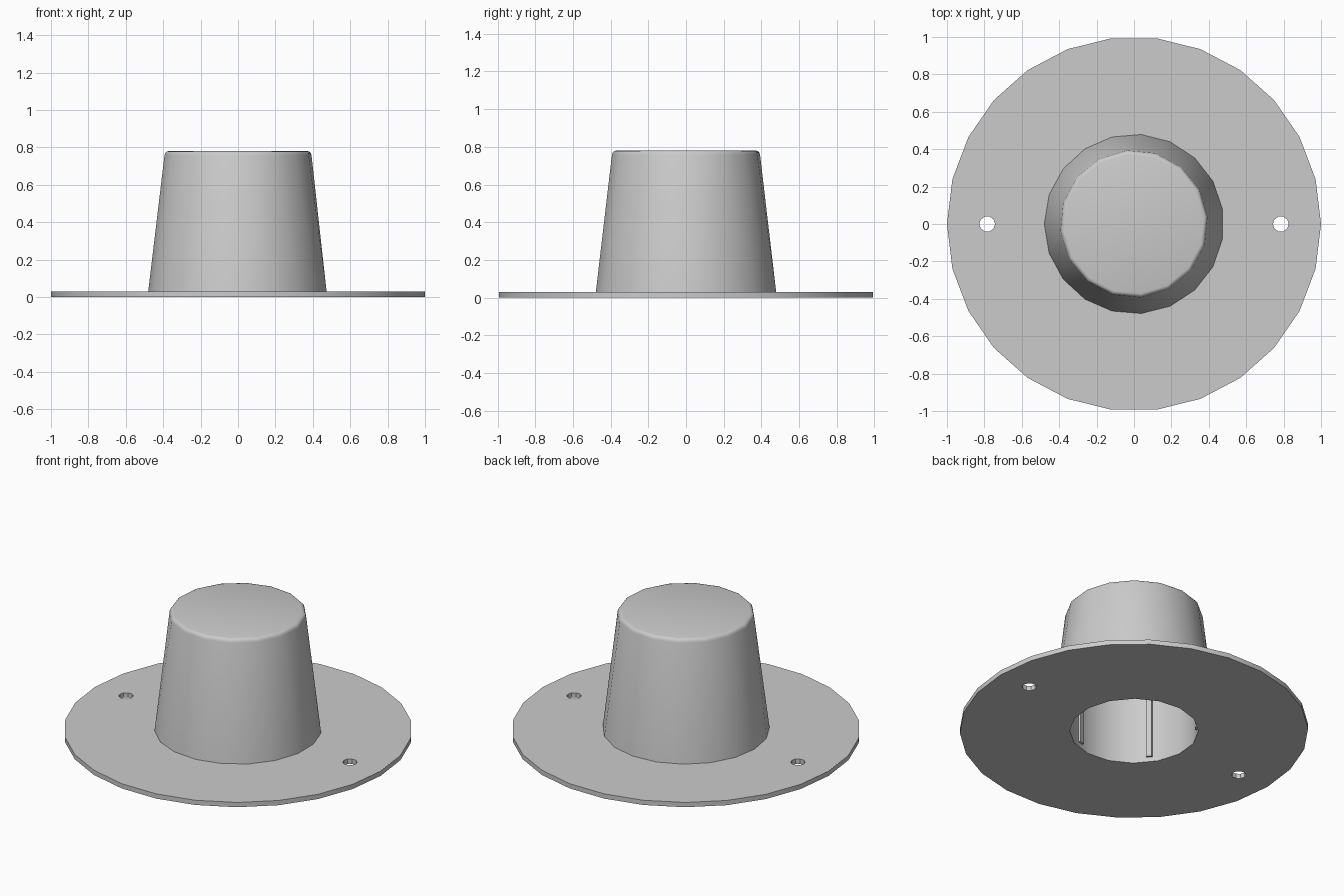
import bpy, bmesh
from math import cos, sin, radians, tau
from mathutils import Matrix

default = bpy.data.objects.get("Cube")
if default:
    bpy.data.objects.remove(default)

grey = bpy.data.materials.new("plain grey")
grey.use_nodes = True
COLOUR = (0.6, 0.6, 0.6, 1)
grey.diffuse_color = COLOUR
grey.node_tree.nodes["Principled BSDF"].inputs["Base Color"].default_value = COLOUR


def make_object(name, bm):
    mesh = bpy.data.meshes.new(name)
    bmesh.ops.recalc_face_normals(bm, faces=bm.faces)
    bm.to_mesh(mesh)
    bm.free()
    mesh.materials.append(grey)
    obj = bpy.data.objects.new(name, mesh)
    bpy.context.collection.objects.link(obj)
    return obj


def hull(name, rings, x=0.0):
    """Convex solid through rings of (radius, height, sides, start angle)."""
    bm = bmesh.new()
    for radius, z, sides, start in rings:
        for i in range(sides):
            a = radians(start) + tau * i / sides
            bm.verts.new((x + radius * cos(a), radius * sin(a), z))
    bmesh.ops.convex_hull(bm, input=bm.verts)
    bmesh.ops.dissolve_limit(bm, angle_limit=radians(0.5),
                             verts=bm.verts, edges=bm.edges)
    return make_object(name, bm)


def prism(name, radius, low, high, sides, start=0.0, x=0.0):
    return hull(name, [(radius, low, sides, start), (radius, high, sides, start)], x)


def activate(obj):
    bpy.ops.object.select_all(action='DESELECT')
    obj.select_set(True)
    bpy.context.view_layer.objects.active = obj


def cut(obj, cutter):
    mod = obj.modifiers.new("cut", 'BOOLEAN')
    mod.operation = 'DIFFERENCE'
    mod.solver = 'EXACT'
    mod.object = cutter
    activate(obj)
    bpy.ops.object.modifier_apply(modifier=mod.name)
    bpy.data.objects.remove(cutter)


FLANGE_TOP = 0.03
BORE, BORE_TOP = 0.37, 0.74
TURN = 5.6  # start angle of the rings at the crown

# Round flange with a central bore and two screw holes
flange = prism("flange", 1.0, 0, FLANGE_TOP, 26)
cut(flange, prism("bore_cutter", BORE, -0.1, 0.1, 16, TURN))
for side in (-1, 1):
    cut(flange, prism("screw_hole_cutter", 0.042, -0.1, 0.1, 10, 0, side * 0.785))

# Tapered cup with a rounded top edge, hollow from below
crown = [(0.395, 0.757), (0.391, 0.769), (0.384, 0.777), (0.373, 0.78)]
cup = hull("cup", [(0.48, FLANGE_TOP, 19, 180)] + [(r, z, 16, TURN) for r, z in crown])
cut(cup, prism("cavity_cutter", BORE, -0.1, BORE_TOP, 16, TURN))

for obj in (flange, cup):
    activate(obj)
    bpy.ops.object.shade_smooth_by_angle(angle=radians(35))

# Five slim grip ribs down the inside wall
for i in range(5):
    bm = bmesh.new()
    bmesh.ops.create_cube(bm, size=1)
    place = (Matrix.Rotation(tau * i / 5, 4, 'Z')
             @ Matrix.Translation((0.363, 0, (FLANGE_TOP + BORE_TOP) / 2))
             @ Matrix.Diagonal((0.024, 0.035, BORE_TOP - FLANGE_TOP, 1)))
    bm.transform(place)
    make_object(f"inner_rib_{i + 1}", bm)
